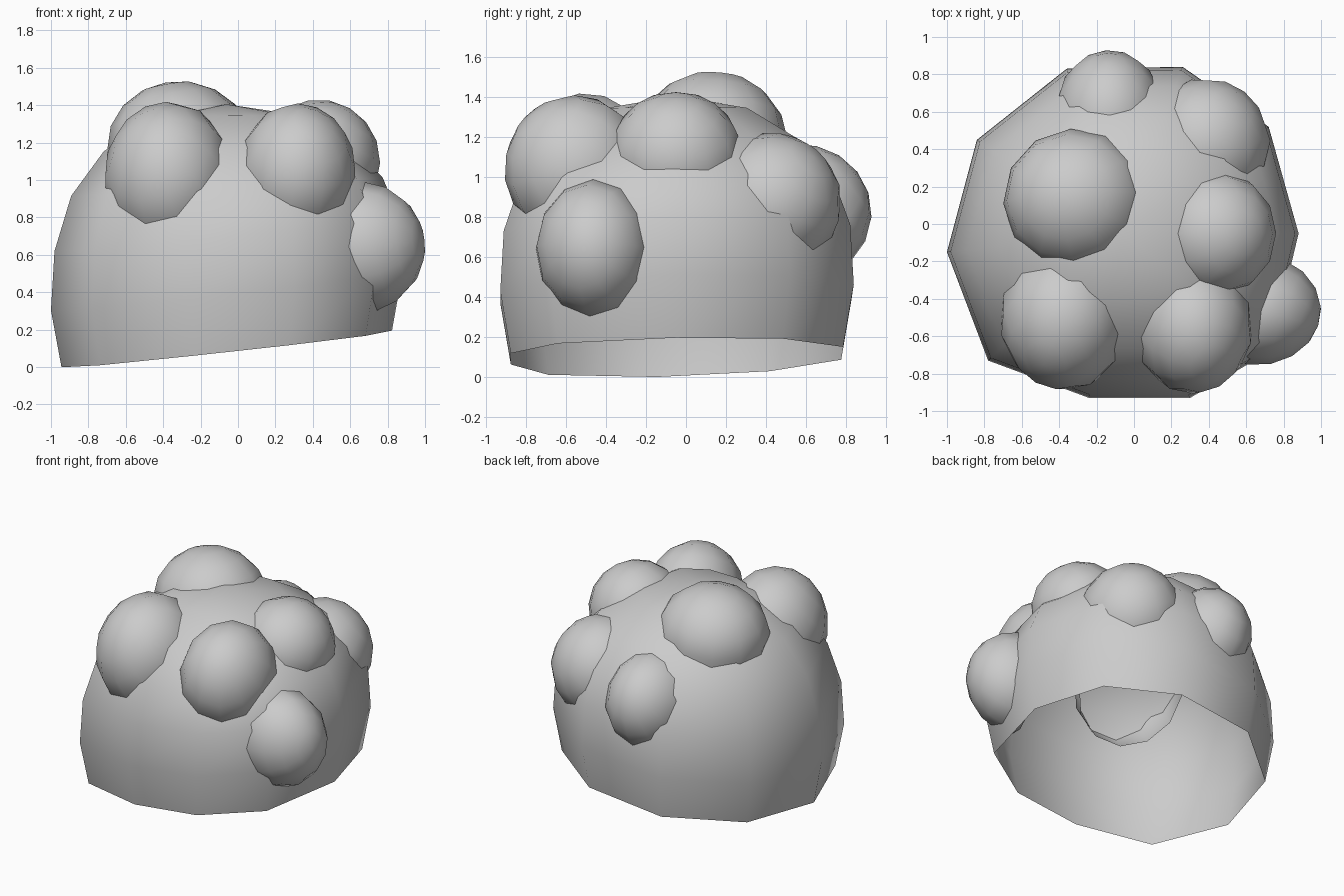
import bpy, bmesh, math
from mathutils import Vector

if "Cube" in bpy.data.objects:
    bpy.data.objects.remove(bpy.data.objects["Cube"])


def shell(name, rings, apex):
    """Smooth open shell from a stack of rings closed by a fan at the apex."""
    bm = bmesh.new()
    loops = [[bm.verts.new(p) for p in ring] for ring in rings]
    n = len(loops[0])
    for a, b in zip(loops, loops[1:]):
        for i in range(n):
            j = (i + 1) % n
            bm.faces.new((a[i], a[j], b[j], b[i]))
    top = bm.verts.new(apex)
    for i in range(n):
        bm.faces.new((loops[-1][i], loops[-1][(i + 1) % n], top))
    for f in bm.faces:
        f.smooth = True
    mesh = bpy.data.meshes.new(name)
    bm.to_mesh(mesh)
    bm.free()
    ob = bpy.data.objects.new(name, mesh)
    bpy.context.collection.objects.link(ob)
    return ob


# Body: ten-sided dome with a flattish top, open below, rim tilting up to the right
outline = [(.88, -.05), (.72, .52), (.26, .84), (-.36, .83), (-.84, .45),
           (-1, -.15), (-.78, -.73), (-.24, -.93), (.3, -.93), (.73, -.68)]
cx, cy = -.06, -.05
# height, scale, tilt
profile = [(.105, .94, .11), (.415, 1, .11), (.72, .98, .10),
           (.97, .885, .06), (1.175, .70, .03), (1.345, .40, .01)]
rings = []
for z, s, t in profile:
    ring = []
    for px, py in outline:
        x, y = cx + (px - cx) * s, cy + (py - cy) * s
        ring.append((x, y, z + t * (x + .2 * (y - cy))))
    rings.append(ring)
shell("dome_body", rings, (cx, cy, 1.405))


# Lumps: rounded caps whose open rims sit just under the body surface
def lump(name, centre, radii, facing, sides=12):
    q = Vector(facing).to_track_quat('Z', 'Y')
    c = Vector(centre)

    def place(v):
        v = q @ Vector(v)
        return c + Vector([v[k] * radii[k] for k in range(3)])

    rings = []
    for deg in (103, 82, 61, 40, 20):
        a = math.radians(deg)
        rings.append([place((math.sin(a) * math.cos(2 * math.pi * i / sides),
                             math.sin(a) * math.sin(2 * math.pi * i / sides),
                             math.cos(a))) for i in range(sides)])
    shell(name, rings, place((0, 0, 1)))


lump("top_lump", (-.31, .13, 1.18), (.39, .38, .35), (-.2, .1, 1))
lump("front_left_lump", (-.37, -.50, 1.01), (.35, .39, .41), (-.3, -.6, .65))
lump("front_right_lump", (.315, -.55, 1.04), (.32, .36, .37), (.3, -.6, .75))
lump("right_top_lump", (.43, -.05, 1.10), (.33, .34, .33), (.5, 0, .85))
lump("back_right_lump", (.38, .42, .87), (.35, .36, .355), (.45, .6, .65))
lump("back_lump", (-.13, .57, .82), (.30, .36, .345), (-.05, .8, .6))
lump("side_lump", (.66, -.46, .64), (.34, .295, .35), (1, -.3, .1))
